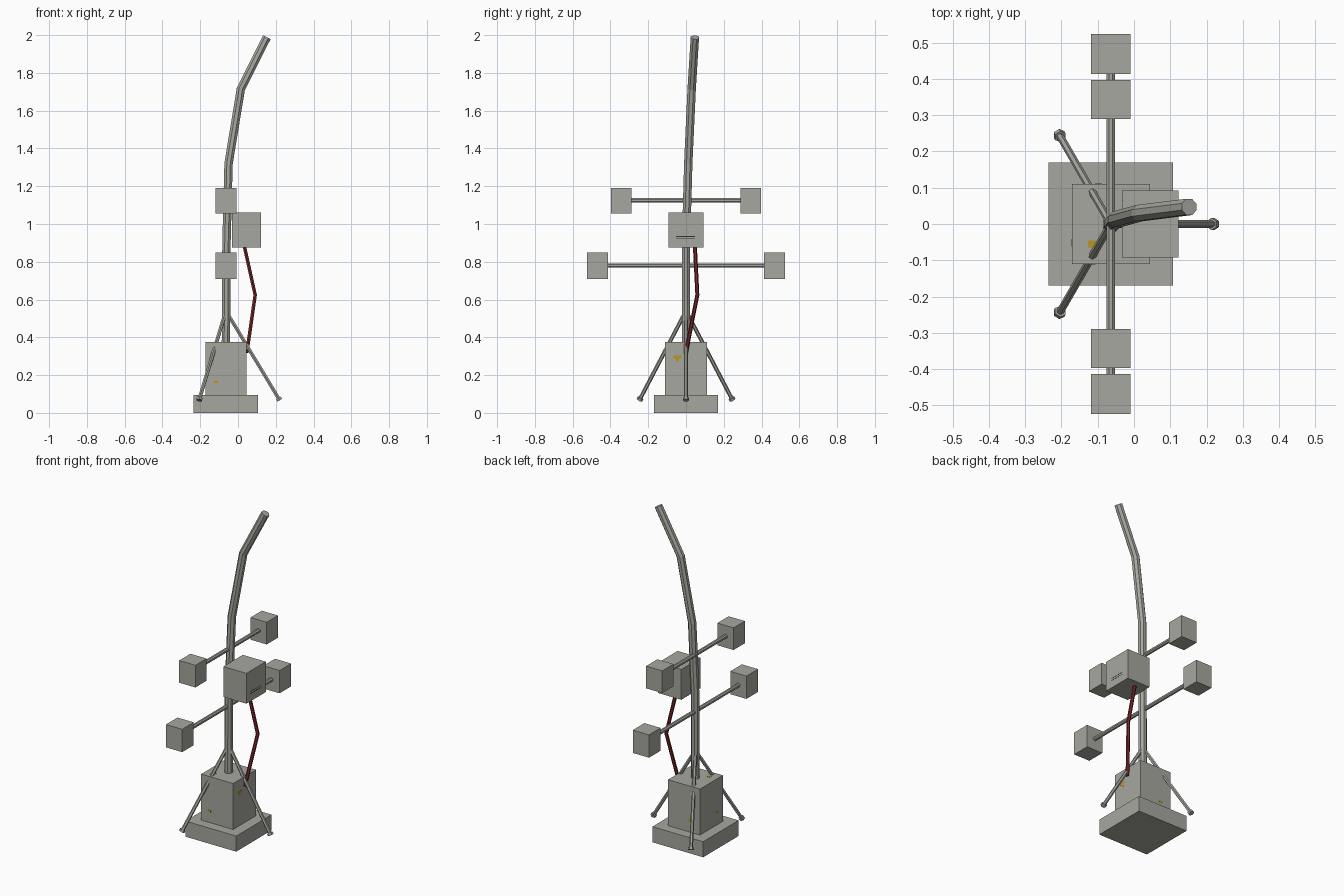
import bpy, bmesh, math
from mathutils import Vector

if "Cube" in bpy.data.objects:
    bpy.data.objects.remove(bpy.data.objects["Cube"])


def material(name, rgb):
    m = bpy.data.materials.new(name)
    m.diffuse_color = (*rgb, 1)
    m.use_nodes = True
    m.node_tree.nodes["Principled BSDF"].inputs["Base Color"].default_value = m.diffuse_color
    return m


GREY = material("weathered grey", (0.39, 0.39, 0.35))
RED = material("cable dark red", (0.2, 0.02, 0.02))
ORANGE = material("warning orange", (0.5, 0.3, 0.02))
BLACK = material("slot black", (0.03, 0.03, 0.03))


def finish(name, bm, mat):
    bmesh.ops.recalc_face_normals(bm, faces=bm.faces)
    me = bpy.data.meshes.new(name)
    bm.to_mesh(me)
    bm.free()
    me.materials.append(mat)
    ob = bpy.data.objects.new(name, me)
    bpy.context.collection.objects.link(ob)
    return ob


def box(name, lo, hi, mat=GREY):
    lo, hi = Vector(lo), Vector(hi)
    bm = bmesh.new()
    bmesh.ops.create_cube(bm, size=1)
    for v in bm.verts:
        v.co = (lo + hi) / 2 + v.co * (hi - lo)
    return finish(name, bm, mat)


def plate(name, centre, size, mat):
    c, s = Vector(centre), Vector(size) / 2
    return box(name, c - s, c + s, mat)


def tube(name, points, radius, sides=8, mat=GREY):
    pts = [Vector(p) for p in points]
    bm = bmesh.new()
    rings = []
    for i, p in enumerate(pts):
        a = (p - pts[i - 1]).normalized() if i else Vector()
        b = (pts[i + 1] - p).normalized() if i < len(pts) - 1 else Vector()
        t = (a + b).normalized()
        u = Vector((1, 0, 0))
        u = (u - t * u.dot(t)).normalized()
        w = t.cross(u)
        rings.append([bm.verts.new(p + radius * (u * math.cos(k) + w * math.sin(k)))
                      for k in (math.tau * (j + 0.5) / sides for j in range(sides))])
    for r, s in zip(rings, rings[1:]):
        for j in range(sides):
            k = (j + 1) % sides
            bm.faces.new((r[j], r[k], s[k], s[j]))
    bm.faces.new(rings[0])
    bm.faces.new(rings[-1])
    return finish(name, bm, mat)


# Stepped base
box("base_slab", (-0.235, -0.17, 0), (0.107, 0.17, 0.095))
box("base_block", (-0.171, -0.11, 0.095), (0.044, 0.11, 0.375))

# Bent mast
PX = -0.064
tube("mast", [(PX, 0, 0.36), (-0.061, 0, 0.9), (-0.05, 0.012, 1.32),
              (0.015, 0.03, 1.715), (0.152, 0.047, 1.988)], 0.024)

# Cross arms with a box on each end
for level, z, reach, z0, z1, y0, y1 in (("lower", 0.78, 0.45, 0.71, 0.849, 0.413, 0.524),
                                        ("upper", 1.125, 0.33, 1.055, 1.19, 0.289, 0.397)):
    tube(level + "_arm", [(PX, -reach, z), (PX, reach, z)], 0.0125)
    for side, s in (("front", -1), ("back", 1)):
        ya, yb = sorted((s * y0, s * y1))
        box(f"{level}_{side}_box", (-0.118, ya, z0), (-0.009, yb, z1))

# Control box on the mast with thin slots
box("control_box", (-0.033, -0.093, 0.875), (0.122, 0.093, 1.06))
for z in (0.921, 0.934):
    plate("control_slot", (0.122, -0.002, z), (0.001, 0.1, 0.003), BLACK)

# Tripod struts with small feet
for i in range(3):
    a = math.tau * i / 3
    d = Vector((math.cos(a), math.sin(a), 0))
    top = Vector((PX, 0, 0.52)) + d * 0.012
    foot = Vector((PX, 0, 0.072)) + d * 0.282
    tube("strut", [top, foot], 0.0105, 6)
    along = (foot - top).normalized()
    tube("strut_foot", [foot - along * 0.008, foot + along * 0.006], 0.017, 6)

# Hanging cable
tube("cable", [(0.033, 0.047, 0.885), (0.091, 0.06, 0.625), (0.047, 0.0, 0.32)],
     0.0105, 6, RED)

# Warning marks on the block
plate("mark_right", (0.044, -0.046, 0.296), (0.002, 0.042, 0.014), ORANGE)
plate("mark_right_stem", (0.044, -0.046, 0.281), (0.002, 0.016, 0.016), ORANGE)
plate("mark_front", (-0.117, -0.11, 0.165), (0.022, 0.002, 0.014), ORANGE)
plate("mark_left", (-0.171, -0.052, 0.168), (0.002, 0.02, 0.014), ORANGE)
plate("mark_back", (-0.098, 0.11, 0.165), (0.02, 0.002, 0.014), ORANGE)
plate("mark_top", (-0.116, -0.055, 0.375), (0.022, 0.02, 0.002), ORANGE)
